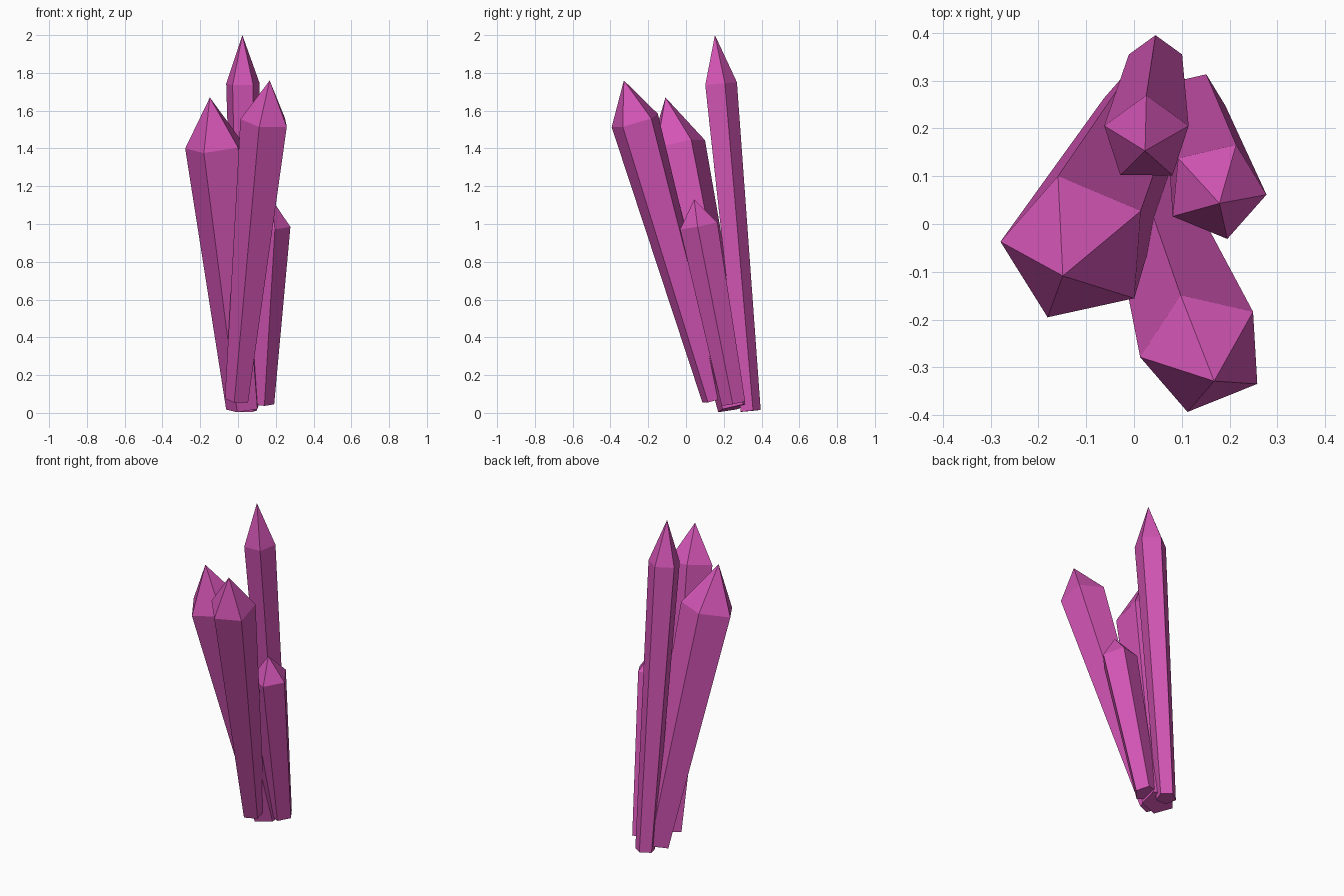
import bpy, bmesh, math
from mathutils import Vector

if "Cube" in bpy.data.objects:
    bpy.data.objects.remove(bpy.data.objects["Cube"])

mat = bpy.data.materials.new("magenta_crystal")
mat.diffuse_color = (0.65, 0.09, 0.46, 1)
mat.use_nodes = True
mat.node_tree.nodes["Principled BSDF"].inputs["Base Color"].default_value = mat.diffuse_color
SIDES = 5


def crystal(name, base, shoulder, tip_z, radius, taper, phase):
    """Tapered five-sided shaft, leaning along its axis, with a pointed cap."""
    base, shoulder = Vector(base), Vector(shoulder)
    axis = shoulder - base
    lean = Vector((0, 0, 1)).rotation_difference(axis)
    tip = base + axis * ((tip_z - base.z) / axis.z)
    bm = bmesh.new()

    def ring(centre, r):
        angles = [math.radians(phase + 360 * i / SIDES) for i in range(SIDES)]
        return [bm.verts.new(centre + lean @ Vector((r * math.cos(a), r * math.sin(a), 0)))
                for a in angles]

    low, high = ring(base, radius * taper), ring(shoulder, radius)
    top = bm.verts.new(tip)
    bm.faces.new(low[::-1])
    for i in range(SIDES):
        j = (i + 1) % SIDES
        bm.faces.new((low[i], low[j], high[j], high[i]))
        bm.faces.new((high[i], high[j], top))
    mesh = bpy.data.meshes.new(name)
    bm.to_mesh(mesh)
    bm.free()
    mesh.materials.append(mat)
    bpy.context.collection.objects.link(bpy.data.objects.new(name, mesh))


# Four crystals fanning out from a shared root
crystal("tall_crystal", (0.045, 0.337, 0.01), (0.026, 0.177, 1.742), 2.0, 0.093, 0.63, 90)
crystal("left_crystal", (0.031, 0.255, 0.026), (-0.121, -0.052, 1.414), 1.67, 0.160, 0.59, 31.2)
crystal("front_crystal", (-0.003, 0.15, 0.07), (0.146, -0.268, 1.545), 1.76, 0.134, 0.50, 40)
crystal("short_crystal", (0.125, 0.253, 0.05), (0.172, 0.07, 0.992), 1.13, 0.106, 0.63, 67)
